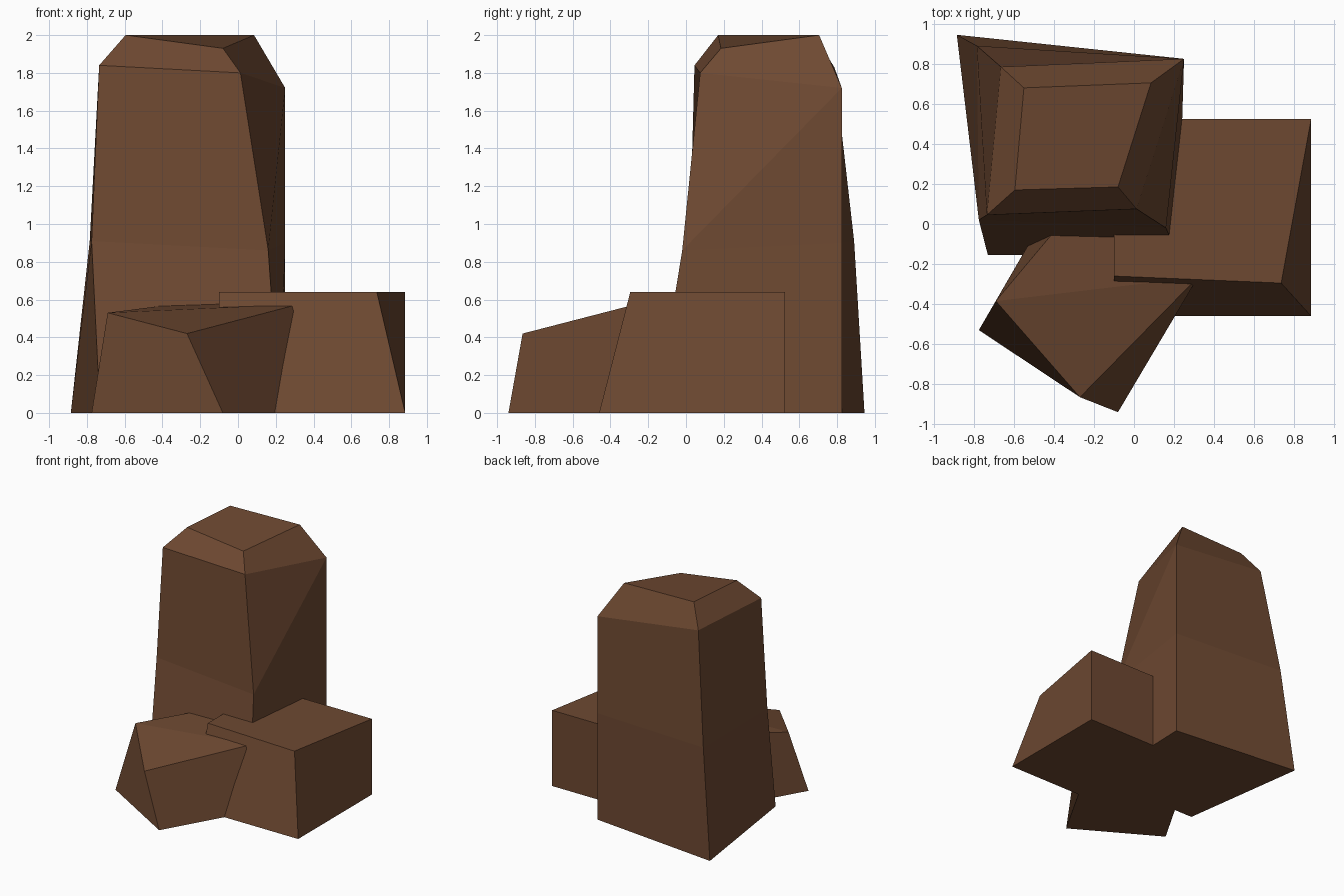
import bpy, bmesh

if "Cube" in bpy.data.objects:
    bpy.data.objects.remove(bpy.data.objects["Cube"])

brown = bpy.data.materials.new("brown rock")
brown.diffuse_color = (0.155, 0.066, 0.031, 1)
brown.use_nodes = True
brown.node_tree.nodes["Principled BSDF"].inputs["Base Color"].default_value = brown.diffuse_color


def rock(name, rings, creases=()):
    """Skin a stack of four-cornered rings, bottom to top, into a closed rock.
    Corners run front left, front right, back right, back left."""
    bm = bmesh.new()
    layers = [[bm.verts.new(p) for p in ring] for ring in rings]
    bm.faces.new(layers[0][::-1])
    for low, high in zip(layers, layers[1:]):
        for i in range(4):
            j = (i + 1) % 4
            bm.faces.new((low[i], low[j], high[j], high[i]))
    bm.faces.new(layers[-1])
    # diagonal folds across warped faces
    for (ra, ca), (rb, cb) in creases:
        bmesh.ops.connect_vert_pair(bm, verts=[layers[ra][ca], layers[rb][cb]])
    bmesh.ops.recalc_face_normals(bm, faces=bm.faces)
    mesh = bpy.data.meshes.new(name)
    bm.to_mesh(mesh)
    bm.free()
    mesh.materials.append(brown)
    obj = bpy.data.objects.new(name, mesh)
    bpy.context.collection.objects.link(obj)
    return obj


# tall pillar with chipped top
rock("tall_rock", [
    [(-0.73, -0.155, 0), (0.22, -0.16, 0), (0.25, 0.825, 0), (-0.885, 0.945, 0)],
    [(-0.775, 0.02, 0.91), (0.16, -0.02, 0.86), (0.25, 0.825, 0.90), (-0.785, 0.89, 0.91)],
    [(-0.735, 0.045, 1.84), (0.013, 0.075, 1.80), (0.25, 0.825, 1.72), (-0.665, 0.785, 1.83)],
    [(-0.595, 0.17, 2.0), (-0.08, 0.185, 1.93), (0.085, 0.705, 2.0), (-0.55, 0.68, 2.0)],
], [((1, 1), (2, 2))])

# low block on the right, front and right edges sloped
rock("block_rock", [
    [(-0.10, -0.46, 0), (0.885, -0.46, 0), (0.885, 0.525, 0), (-0.10, 0.525, 0)],
    [(-0.10, -0.26, 0.64), (0.735, -0.295, 0.64), (0.885, 0.525, 0.64), (-0.10, 0.525, 0.64)],
])

# small turned rock in front
rock("front_rock", [
    [(-0.775, -0.53, 0), (-0.08, -0.94, 0), (0.32, -0.24, 0), (-0.375, 0.16, 0)],
    [(-0.69, -0.385, 0.53), (-0.27, -0.865, 0.42), (0.32, -0.265, 0.575), (-0.30, 0.08, 0.58)],
], [((1, 0), (1, 2))])
